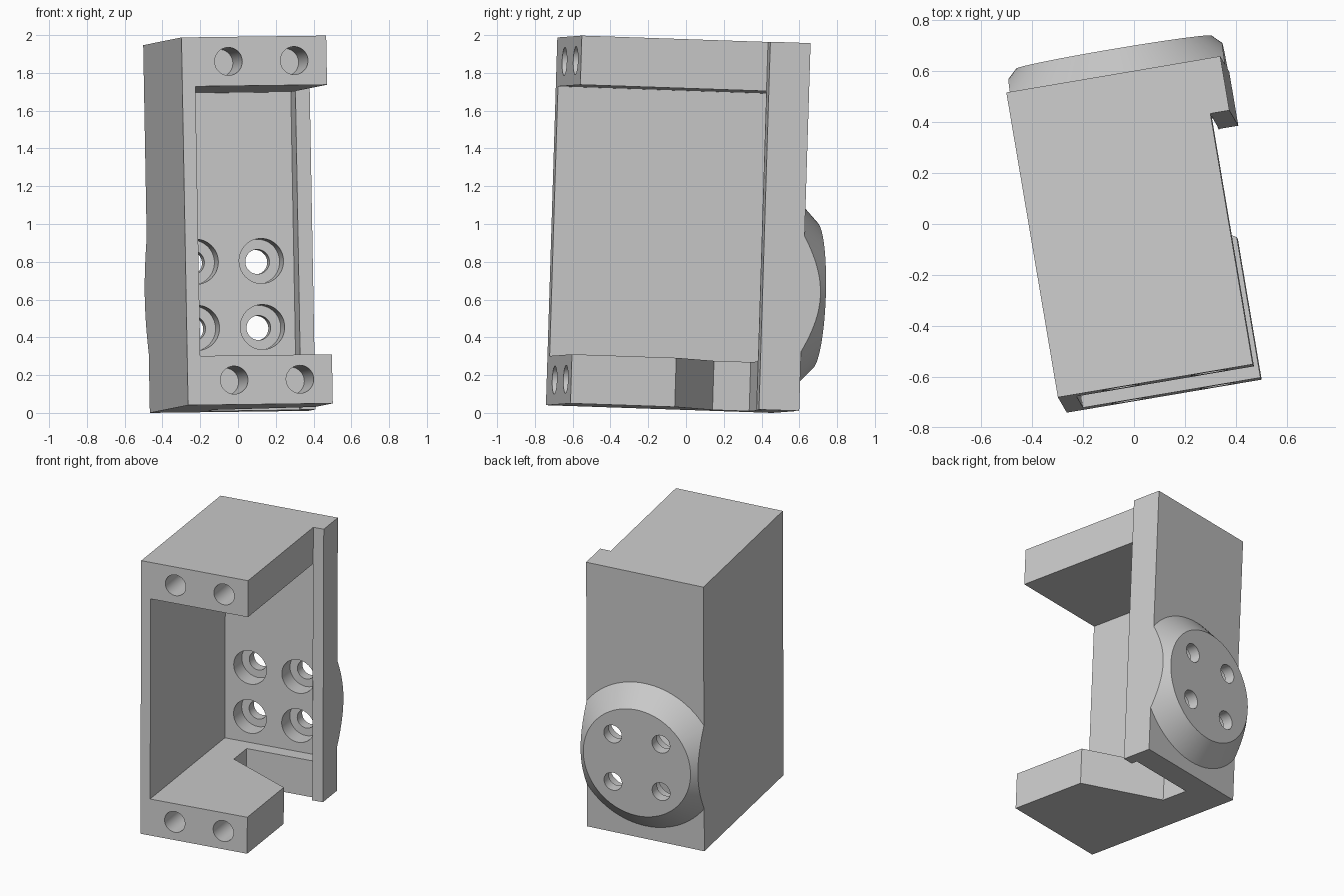
import bpy, bmesh
from mathutils import Matrix, Vector

if "Cube" in bpy.data.objects:
    bpy.data.objects.remove(bpy.data.objects["Cube"], do_unlink=True)

# Main dimensions in the bracket's own frame: width, depth, height
WIDTH, LIP_WIDTH, DEPTH, HEIGHT = 0.777, 0.853, 1.216, 1.948
FLANGE, WALL, FLOOR = 0.26, 0.07, 1.146
MID, DISC_Z, DISC_H = LIP_WIDTH / 2, 0.62, 0.13

grey = bpy.data.materials.new("plain grey")
grey.use_nodes = True
grey.diffuse_color = (0.6, 0.6, 0.6, 1)
grey.node_tree.nodes["Principled BSDF"].inputs["Base Color"].default_value = (0.6, 0.6, 0.6, 1)


def add_object(name, bm):
    bmesh.ops.recalc_face_normals(bm, faces=bm.faces)
    mesh = bpy.data.meshes.new(name)
    bm.to_mesh(mesh)
    bm.free()
    mesh.materials.append(grey)
    obj = bpy.data.objects.new(name, mesh)
    bpy.context.collection.objects.link(obj)
    return obj


def prism(name, outline, low, high):
    """Closed solid: a plan outline raised from low to high."""
    bm = bmesh.new()
    bottom = [bm.verts.new((x, y, low)) for x, y in outline]
    top = [bm.verts.new((x, y, high)) for x, y in outline]
    bm.faces.new(bottom[::-1])
    bm.faces.new(top)
    for i in range(len(outline)):
        bm.faces.new((bottom[i - 1], bottom[i], top[i], top[i - 1]))
    return add_object(name, bm)


def round_part(name, x, z, front, back, r_front, r_back, sides=64):
    """Cylinder or cone running front to back."""
    bm = bmesh.new()
    place = Matrix.Translation((x, (front + back) / 2, z)) @ Matrix.Rotation(-1.5707963, 4, "X")
    bmesh.ops.create_cone(bm, cap_ends=True, segments=sides, radius1=r_front,
                          radius2=r_back, depth=back - front, matrix=place)
    return add_object(name, bm)


def cut(target, tool):
    mod = target.modifiers.new("cut", "BOOLEAN")
    mod.operation, mod.solver, mod.object = "DIFFERENCE", "EXACT", tool
    bpy.context.view_layer.objects.active = target
    bpy.ops.object.modifier_apply(modifier=mod.name)
    bpy.data.objects.remove(tool, do_unlink=True)


# Block with the side lip, deep enough to include the disc
REAR = DEPTH + DISC_H
body = prism("servo_bracket", [(0, 0), (WIDTH, 0), (WIDTH, 1), (LIP_WIDTH, 1),
                               (LIP_WIDTH, REAR), (0, REAR)], 0, HEIGHT)

# Rear stock is removed around a cone, leaving the bevelled mounting disc
stock = prism("rear_cutter", [(-0.5, DEPTH), (1.5, DEPTH), (1.5, 1.5), (-0.5, 1.5)], -0.5, 2.5)
cut(stock, round_part("disc_cone", MID, DISC_Z, DEPTH - 0.1, DEPTH + 0.4, 0.629, 0.109, 96))
cut(body, stock)

# Open pocket between the two flanges
cut(body, prism("pocket_cutter", [(WALL, -0.1), (0.95, -0.1), (0.95, 0.999), (0.776, 0.999),
                                  (0.776, FLOOR), (WALL, FLOOR)], FLANGE, HEIGHT - FLANGE))

# Cable notch through the lower flange
cut(body, prism("notch_cutter", [(0.916, 0.48), (0.277, 0.848), (0.277, 1.045),
                                 (0.775, 1.045), (0.775, 0.998), (0.916, 0.998)], -0.1, 0.4))

# Counterbored holes through the disc
for sx in (-0.175, 0.175):
    for sz in (-0.175, 0.175):
        for radius, end in ((0.119, FLOOR + 0.125), (0.065, REAR + 0.1)):
            cut(body, round_part("disc_bore", MID + sx, DISC_Z + sz,
                                 FLOOR - 0.08, end, radius, radius))

# Blind screw holes in the flange fronts
for x in (0.25, 0.603):
    for z in (FLANGE / 2, HEIGHT - FLANGE / 2):
        cut(body, round_part("screw_hole", x, z, -0.1, 0.3, 0.074, 0.074))

# Tilt the whole part, then centre it on the ground
up = Vector((-0.018, 0.031, 1)).normalized()
side = Vector((0.985, 0.167, 0.0128))
side = (side - up * side.dot(up)).normalized()
back = up.cross(side)
body.data.transform(Matrix((side, back, up)).transposed().to_4x4())
axes = list(zip(*[v.co for v in body.data.vertices]))
low, high = [min(a) for a in axes], [max(a) for a in axes]
body.data.transform(Matrix.Translation((-(low[0] + high[0]) / 2, -(low[1] + high[1]) / 2, -low[2])))

bpy.ops.object.select_all(action="DESELECT")
body.select_set(True)
bpy.context.view_layer.objects.active = body
bpy.ops.object.shade_smooth_by_angle(angle=0.5)
